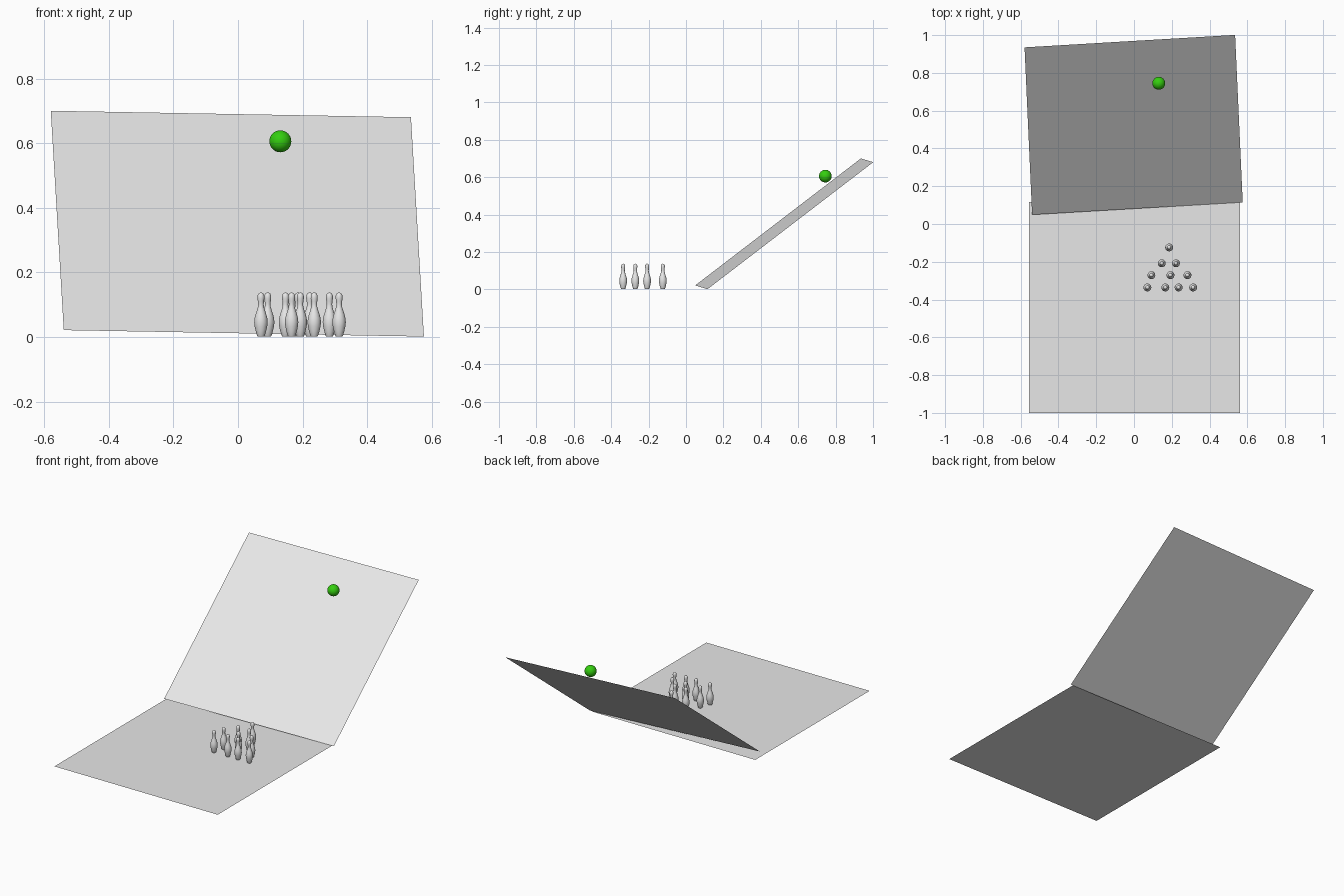
import bpy, bmesh, math
from mathutils import Matrix, Vector

if "Cube" in bpy.data.objects:
    bpy.data.objects.remove(bpy.data.objects["Cube"])


def material(name, rgb):
    m = bpy.data.materials.new(name)
    m.diffuse_color = (*rgb, 1)
    m.use_nodes = True
    m.node_tree.nodes["Principled BSDF"].inputs["Base Color"].default_value = m.diffuse_color
    return m


GREY = material("light grey", (0.8, 0.8, 0.8))
GREEN = material("ball green", (0.035, 0.62, 0.005))
SIDE = 1.117  # both boards are equal squares


def add_object(name, mesh, mat):
    mesh.materials.append(mat)
    ob = bpy.data.objects.new(name, mesh)
    bpy.context.collection.objects.link(ob)
    return ob


def board(name, matrix):
    bm = bmesh.new()
    bmesh.ops.create_grid(bm, x_segments=1, y_segments=1, size=SIDE / 2)
    me = bpy.data.meshes.new(name)
    bm.to_mesh(me)
    bm.free()
    add_object(name, me, GREY).matrix_world = matrix


# Flat lane
board("lane", Matrix.Translation((0.003, -1 + SIDE / 2, 0)))

# Tilted ramp, slightly twisted about the vertical
u = Vector((1.117, 0.066, -0.02)).normalized()
v = Vector((-0.038, 0.885, 0.678))
v = (v - u * v.dot(u)).normalized()
rot = Matrix((u, v, u.cross(v))).transposed().to_4x4()
board("ramp", Matrix.Translation((-0.002, 0.525, 0.351)) @ rot)

# Ball
bm = bmesh.new()
bmesh.ops.create_uvsphere(bm, u_segments=32, v_segments=16, radius=0.034)
for f in bm.faces:
    f.smooth = True
ball_mesh = bpy.data.meshes.new("ball")
bm.to_mesh(ball_mesh)
bm.free()
add_object("ball", ball_mesh, GREEN).location = (0.131, 0.745, 0.606)

# Pin: profile (radius, height) spun about its axis
PROFILE = [(0, 0), (0.0105, 0), (0.0125, 0.004), (0.016, 0.016), (0.0195, 0.031),
           (0.0208, 0.044), (0.0195, 0.057), (0.016, 0.07), (0.012, 0.082),
           (0.0092, 0.092), (0.0085, 0.1), (0.0095, 0.109), (0.0108, 0.118),
           (0.0105, 0.126), (0.008, 0.132), (0.004, 0.135), (0, 0.136)]
bm = bmesh.new()
vs = [bm.verts.new((r, 0, z)) for r, z in PROFILE]
edges = [bm.edges.new(p) for p in zip(vs, vs[1:])]
bmesh.ops.spin(bm, geom=vs + edges, cent=(0, 0, 0), axis=(0, 0, 1),
               angle=math.tau, steps=24, use_merge=False)
bmesh.ops.remove_doubles(bm, verts=bm.verts, dist=1e-5)
bmesh.ops.recalc_face_normals(bm, faces=bm.faces)
for f in bm.faces:
    f.smooth = f.calc_center_median().z > 0.0005
pin_mesh = bpy.data.meshes.new("pin")
bm.to_mesh(pin_mesh)
bm.free()
pin_mesh.materials.append(GREY)

# Four rows of pins, loosely spaced
ROWS = [(-0.124, (0.186,)), (-0.208, (0.147, 0.222)), (-0.271, (0.092, 0.193, 0.283)),
        (-0.336, (0.071, 0.166, 0.236, 0.313))]
for row, (y, xs) in enumerate(ROWS, 1):
    for i, x in enumerate(xs, 1):
        ob = bpy.data.objects.new(f"pin_row{row}_{i}", pin_mesh)
        ob.location = (x, y, 0.002)
        bpy.context.collection.objects.link(ob)
